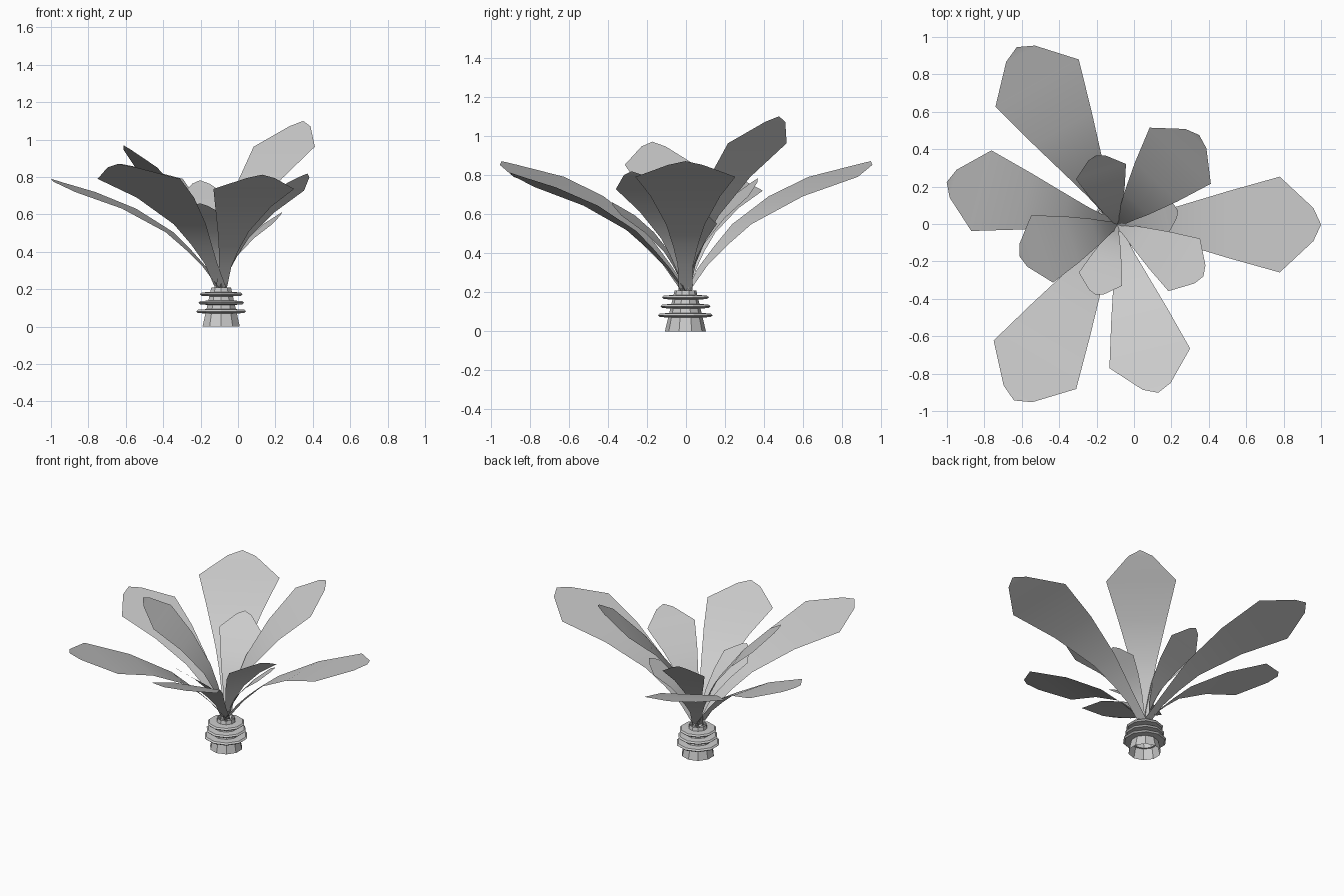
import bpy, bmesh
from math import radians, cos, sin, pi
from mathutils import Vector

if "Cube" in bpy.data.objects:
    bpy.data.objects.remove(bpy.data.objects["Cube"])

CX, CY = -0.09, -0.003      # stem axis
ROOT_Z = 0.20
SIDES = 10


def make_object(name, bm, smooth):
    bmesh.ops.recalc_face_normals(bm, faces=bm.faces)
    for f in bm.faces:
        f.smooth = smooth
    me = bpy.data.meshes.new(name)
    bm.to_mesh(me)
    bm.free()
    ob = bpy.data.objects.new(name, me)
    bpy.context.collection.objects.link(ob)
    return ob


def lathe(name, profile, closed=False):
    """Spin (radius, z) points around the stem axis."""
    bm = bmesh.new()
    rings = []
    for r, z in profile:
        rings.append([bm.verts.new((CX + r * cos(2 * pi * (i + .5) / SIDES),
                                    CY + r * sin(2 * pi * (i + .5) / SIDES), z))
                      for i in range(SIDES)])
    pairs = list(zip(rings, rings[1:]))
    if closed:
        pairs.append((rings[-1], rings[0]))
    for a, b in pairs:
        for i in range(SIDES):
            j = (i + 1) % SIDES
            bm.faces.new((a[i], a[j], b[j], b[i]))
    return make_object(name, bm, False)


# Open tapered stem with three thin collars
lathe("stem_base", [(0.105, 0.0), (0.055, 0.21)])
for n, (z, inner, outer) in enumerate([(0.082, 0.075, 0.14),
                                       (0.128, 0.066, 0.128),
                                       (0.174, 0.056, 0.12)]):
    lathe(f"stem_collar_{n + 1}", [(inner, z - 0.012), (outer - 0.01, z - 0.009), (outer, z),
                                   (outer - 0.01, z + 0.009), (inner, z + 0.012)], True)

# Leaf template for a unit chord: distance along, arch height, half width
LEAF = [(0.0, 0.0, 0.027), (0.13, 0.048, 0.031), (0.238, 0.074, 0.050),
        (0.363, 0.096, 0.078), (0.594, 0.085, 0.139), (0.82, 0.037, 0.20),
        (0.965, 0.004, 0.069)]


def leaf(name, heading, pitch, length):
    h, p = radians(heading), radians(pitch)
    out, side = Vector((cos(h), sin(h), 0)), Vector((-sin(h), cos(h), 0))
    along = out * cos(p) + Vector((0, 0, sin(p)))
    up = -out * sin(p) + Vector((0, 0, cos(p)))
    root = Vector((CX, CY, ROOT_Z))
    bm = bmesh.new()
    rows = []
    for u, v, w in LEAF:
        c = along * u + up * v
        rows.append([bm.verts.new(root + (c + side * s * w) * length) for s in (-1, 1)])
    for a, b in zip(rows, rows[1:]):
        bm.faces.new((a[0], a[1], b[1], b[0]))
    tip = bm.verts.new(root + along * length)
    bm.faces.new((rows[-1][0], rows[-1][1], tip))
    return make_object(name, bm, True)


# Leaves: heading, pitch, length, from the largest outwards to the smallest inside
for n, (a, p, l) in enumerate([
        (0, 31.6, 1.28), (119.5, 31.6, 1.28), (-120.4, 31.6, 1.28),
        (166, 32.2, 1.11), (-76.3, 33.5, 1.11), (47.5, 54.2, 1.11),
        (198, 54.5, 0.946), (-31, 49, 0.82), (107, 56.4, 0.70),
        (253, 49.5, 0.605), (13, 51, 0.53)]):
    leaf(f"leaf_{n + 1}", a, p, l)
